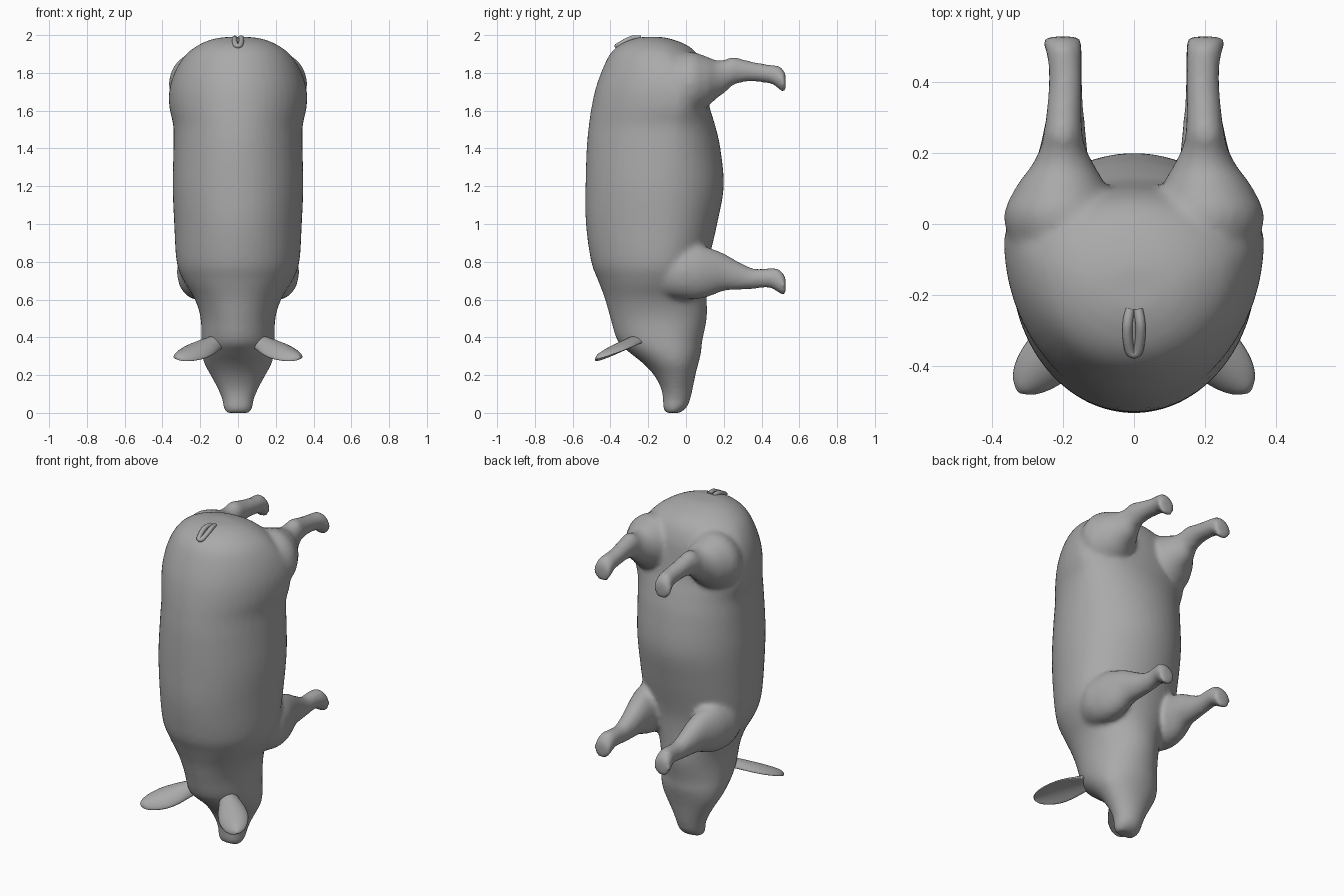
import bpy, bmesh, math
from mathutils import Vector

if "Cube" in bpy.data.objects:
    bpy.data.objects.remove(bpy.data.objects["Cube"])

skin = bpy.data.materials.new("grey skin")
skin.diffuse_color = (0.40, 0.40, 0.40, 1)
skin.use_nodes = True
skin.node_tree.nodes["Principled BSDF"].inputs["Base Color"].default_value = skin.diffuse_color


def spline(rows, steps=5):
    """Catmull-Rom interpolation of rows of numbers."""
    out = []
    for i in range(len(rows) - 1):
        p = [rows[max(0, min(len(rows) - 1, i + k))] for k in (-1, 0, 1, 2)]
        for s in range(steps):
            t = s / steps
            out.append([b + 0.5 * t * (c - a + t * (2 * a - 5 * b + 4 * c - d + t * (3 * (b - c) + d - a)))
                        for a, b, c, d in zip(*p)])
    out.append(list(rows[-1]))
    return out


def loft(bm, rings):
    """Skin a list of point rings and cap both ends."""
    vs = [[bm.verts.new(p) for p in r] for r in rings]
    n = len(vs[0])
    for a, b in zip(vs, vs[1:]):
        for i in range(n):
            bm.faces.new((a[i], a[(i + 1) % n], b[(i + 1) % n], b[i]))
    bm.faces.new(vs[0][::-1])
    bm.faces.new(vs[-1])


def circle(n):
    return [(math.cos(2 * math.pi * i / n), math.sin(2 * math.pi * i / n)) for i in range(n)]


def make(name, bm):
    bmesh.ops.recalc_face_normals(bm, faces=bm.faces)
    me = bpy.data.meshes.new(name)
    bm.to_mesh(me)
    bm.free()
    me.materials.append(skin)
    me.shade_smooth()
    ob = bpy.data.objects.new(name, me)
    bpy.context.collection.objects.link(ob)
    return ob


# trunk and head: z, half width, back y, belly y, y of widest point
trunk = [
    (0.00, 0.062, -0.11, -0.03, -0.07), (0.03, 0.078, -0.122, 0.005, -0.06),
    (0.07, 0.084, -0.122, 0.022, -0.05), (0.13, 0.108, -0.132, 0.036, -0.05),
    (0.20, 0.146, -0.17, 0.05, -0.05), (0.26, 0.178, -0.225, 0.065, -0.06),
    (0.32, 0.192, -0.30, 0.08, -0.08), (0.38, 0.194, -0.362, 0.086, -0.10),
    (0.50, 0.198, -0.40, 0.11, -0.13), (0.60, 0.228, -0.428, 0.11, -0.15),
    (0.70, 0.288, -0.465, 0.11, -0.14), (0.80, 0.325, -0.502, 0.12, -0.13),
    (1.00, 0.338, -0.53, 0.165, -0.12), (1.20, 0.346, -0.532, 0.20, -0.12),
    (1.40, 0.342, -0.526, 0.182, -0.10), (1.52, 0.343, -0.515, 0.155, -0.08),
    (1.62, 0.364, -0.50, 0.125, -0.05), (1.72, 0.362, -0.478, 0.11, -0.05),
    (1.82, 0.328, -0.442, 0.095, -0.08), (1.90, 0.273, -0.402, 0.06, -0.12),
    (1.95, 0.205, -0.35, 0.00, -0.15), (1.98, 0.13, -0.28, -0.08, -0.17),
    (1.99, 0.06, -0.23, -0.13, -0.18),
]
bm = bmesh.new()
rings = []
for z, w, yb, yf, yc in spline(trunk):
    rings.append([(w * c, yc + s * ((yf - yc) if s > 0 else (yc - yb)), z) for c, s in circle(48)])
loft(bm, rings)

# legs: y, x, z, x radius, z radius
hind = [
    (-0.20, .16, 1.72, .12, .12), (0.00, .20, 1.74, .165, .17), (0.10, .205, 1.75, .13, .14),
    (0.16, .20, 1.765, .092, .102), (0.21, .20, 1.785, .066, .086), (0.25, .20, 1.81, .056, .075),
    (0.32, .197, 1.81, .05, .057), (0.40, .193, 1.80, .047, .05), (0.46, .195, 1.79, .048, .052),
    (0.50, .20, 1.77, .054, .064), (0.528, .202, 1.742, .054, .054),
]
front = [
    (-0.20, .16, .75, .10, .12), (-0.05, .21, .745, .11, .14), (0.05, .215, .745, .10, .145),
    (0.12, .21, .745, .087, .13), (0.20, .20, .745, .07, .10), (0.28, .195, .725, .057, .074),
    (0.36, .192, .71, .048, .054), (0.44, .192, .715, .047, .052), (0.49, .198, .70, .052, .064),
    (0.528, .20, .668, .054, .052),
]
for leg in (hind, front):
    for side in (-1, 1):
        loft(bm, [[(side * (x + rx * c), y, z + rz * s) for c, s in circle(24)]
                  for y, x, z, rx, rz in spline(leg)])

# blend trunk and legs into one smooth skin
body = make("body_and_legs", bm)
rm = body.modifiers.new("blend", 'REMESH')
rm.mode = 'VOXEL'
rm.voxel_size = 0.014
rm.use_smooth_shade = True
sm = body.modifiers.new("soften", 'SMOOTH')
sm.factor = 0.5
sm.iterations = 8
dg = bpy.context.evaluated_depsgraph_get()
blended = bpy.data.meshes.new_from_object(body.evaluated_get(dg))
body.modifiers.clear()
body.data = blended
blended.materials.clear()
blended.materials.append(skin)
blended.shade_smooth()

# ears: cupped leaves, position along the ear, half width, half thickness
leaf = [(-0.15, .05, .035), (0.0, .06, .035), (0.25, .078, .03), (0.5, .083, .026),
        (0.75, .068, .022), (0.92, .042, .017), (1.0, .012, .008)]
base, tip = Vector((0.14, -0.285, 0.36)), Vector((0.325, -0.47, 0.285))
axis = tip - base
normal = Vector((0, -0.4, 0.92))
normal = (normal - axis * normal.dot(axis) / axis.length_squared).normalized()
across = normal.cross(axis).normalized()
for side, name in ((1, "right_ear"), (-1, "left_ear")):
    bm = bmesh.new()
    rings = []
    for t, w, h in spline(leaf):
        ring = []
        for c, s in circle(24):
            cup = 0.022 * (0.5 - c * c) * (w / 0.08)
            hollow = 0.4 if s < 0 else 1.0
            p = base + axis * t + across * (w * c) + normal * (h * s * hollow + cup)
            ring.append((side * p.x, p.y, p.z))
        rings.append(ring)
    loft(bm, rings)
    make(name, bm)

# tail: small curl lying on the rump
cu = bpy.data.curves.new("tail", 'CURVE')
cu.dimensions = '3D'
cu.bevel_depth = 0.014
cu.bevel_resolution = 3
cu.use_fill_caps = True
path = spline([(-.012, -.24, 1.98), (-.018, -.28, 1.983), (-.018, -.32, 1.968), (-.01, -.36, 1.945),
               (.01, -.36, 1.945), (.018, -.32, 1.968), (.018, -.28, 1.985), (.012, -.24, 1.984)])
sp = cu.splines.new('POLY')
sp.points.add(len(path) - 1)
for pt, co in zip(sp.points, path):
    pt.co = (*co, 1)
cu.materials.append(skin)
bpy.context.collection.objects.link(bpy.data.objects.new("tail", cu))
